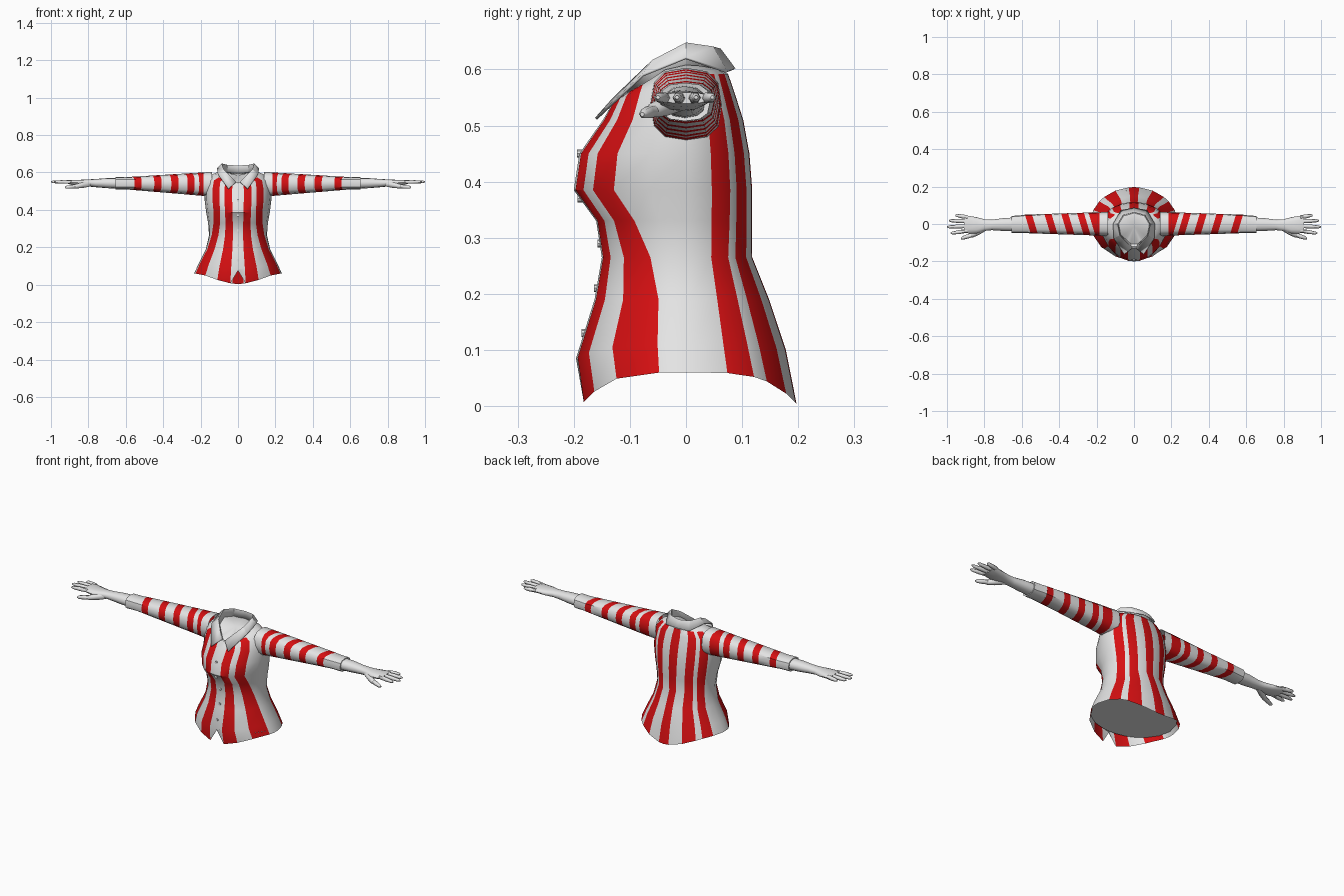
import bpy, bmesh, math
from mathutils import Vector

if "Cube" in bpy.data.objects:
    bpy.data.objects.remove(bpy.data.objects["Cube"])


def material(name, rgb):
    m = bpy.data.materials.new(name)
    m.diffuse_color = (*rgb, 1)
    m.use_nodes = True
    m.node_tree.nodes["Principled BSDF"].inputs["Base Color"].default_value = m.diffuse_color
    return m


WHITE = material("white cloth", (0.78, 0.78, 0.78))
RED = material("red stripe", (0.68, 0.005, 0.006))


def finish(name, bm, angle=40):
    bmesh.ops.recalc_face_normals(bm, faces=bm.faces[:])
    me = bpy.data.meshes.new(name)
    bm.to_mesh(me)
    bm.free()
    me.materials.append(WHITE)
    me.materials.append(RED)
    ob = bpy.data.objects.new(name, me)
    bpy.context.collection.objects.link(ob)
    bpy.ops.object.select_all(action='DESELECT')
    ob.select_set(True)
    bpy.context.view_layer.objects.active = ob
    bpy.ops.object.shade_smooth_by_angle(angle=math.radians(angle))
    return ob


def loft(name, rings, is_red=lambda i, j: False, closed=True, caps=(True, True), angle=40):
    """Skin a list of point rings; is_red(ring, segment) picks the stripe faces."""
    bm = bmesh.new()
    vs = [[bm.verts.new(p) for p in r] for r in rings]
    n = len(vs[0])
    for i in range(len(vs) - 1):
        for j in range(n if closed else n - 1):
            k = (j + 1) % n
            f = bm.faces.new((vs[i][j], vs[i][k], vs[i + 1][k], vs[i + 1][j]))
            f.material_index = int(is_red(i, j))
    for want, ring in zip(caps, (vs[0], vs[-1])):
        if want:
            c = bm.verts.new(sum((v.co for v in ring), Vector()) / n)
            for j in range(n):
                bm.faces.new((ring[j], ring[(j + 1) % n], c))
    return finish(name, bm, angle)


# Torso: stripe borders are the ring angles, front ones move forward at the bust
LOW = [-90, -80, -62, -42, -15, -7, 3, 22, 38, 47, 65, 83, 90]
HIGH = [-90, -80, -66, -56, -40, -20, 0, 23, 42, 50, 66, 82, 90]


def torso_ring(z, hw, yf, yb, front_drop=0.0, back_drop=0.0, shift=1.0, power=4):
    half = [a + (b - a) * shift for a, b in zip(LOW, HIGH)]
    pts = []
    for a in half + [180 - a for a in half[-2:0:-1]]:
        c, s = math.cos(math.radians(a)), math.sin(math.radians(a))
        drop = (front_drop if s < 0 else back_drop) * abs(s) ** power
        pts.append(Vector((hw * c, (yb if s > 0 else -yf) * s, z - drop)))
    return pts


rings = [
    torso_ring(.060, .235, -.185, .197, .056, .056, 0),
    torso_ring(.110, .212, -.196, .178, .025, .010, 0),
    torso_ring(.190, .172, -.163, .148, shift=.1),
    torso_ring(.265, .155, -.150, .118, shift=.4),
    torso_ring(.330, .160, -.160, .118, shift=.8),
    torso_ring(.385, .170, -.200, .118),
    torso_ring(.450, .178, -.190, .113),
    torso_ring(.510, .178, -.148, .102),
    torso_ring(.560, .168, -.128, .086, .015),
    torso_ring(.592, .135, -.120, .075, .045, power=2),
    torso_ring(.608, .090, -.108, .062, .072, .01, power=2),
]
rings[0][0].z = 0.075  # notch in the front hem
loft("shirt_body", rings,
     lambda i, j: min(j, 23 - j) in (1, 3, 7, 9, 11) and i < 9, caps=(False, True))

# Closed underside inside the hem
bm = bmesh.new()
bm.faces.new([bm.verts.new(p) for p in torso_ring(.078, .224, -.184, .182)])
finish("body_underside", bm)

# Collar: stand, fold line and falling edge from back centre to front point
STAND = [(0, .058, .59), (.055, .042, .59), (.08, 0, .59), (.068, -.055, .565), (.008, -.112, .525)]
FOLD = [(0, .062, .637), (.058, .048, .641), (.087, 0, .648), (.076, -.06, .617), (.010, -.130, .55)]
FALL = [(0, .088, .602), (.07, .074, .597), (.113, 0, .622), (.108, -.078, .592), (.052, -.162, .514)]


def both_sides(pts):
    return [Vector((-x, y, z)) for x, y, z in pts[:0:-1]] + [Vector(p) for p in pts]


collar = loft("collar", [both_sides(p) for p in (STAND, FOLD, FALL)],
              closed=False, caps=(False, False), angle=30)
mod = collar.modifiers.new("thickness", 'SOLIDIFY')
mod.thickness = 0.005


# Button band buttons, sitting on the front surface
def front_y(z):
    pts = [r[0] for r in rings]
    for a, b in zip(pts, pts[1:]):
        if a.z <= z <= b.z:
            return a.y + (b.y - a.y) * (z - a.z) / (b.z - a.z)
    return pts[0].y


for n, z in enumerate((.13, .21, .29, .37, .45)):
    loft("button_%d" % (n + 1),
         [[Vector((.007 * math.cos(t * math.pi / 4), front_y(z) + d,
                   z + .007 * math.sin(t * math.pi / 4))) for t in range(8)]
          for d in (.006, -.004)])


# Rounded-box cross-section of an arm, lying in the yz plane
def arm_ring(s, x, yc, ry, zc, rz, slant=0.0, box=0.75, n=12):
    pts = []
    for k in range(n):
        a = 2 * math.pi * k / n
        c, d = math.cos(a), math.sin(a)
        y = ry * math.copysign(abs(c) ** box, c)
        z = rz * math.copysign(abs(d) ** box, d)
        pts.append(Vector((s * (x + slant * y), yc + y, zc + z)))
    return pts


def tube(name, a, b, r0, r1):
    """Tapered finger with a blunt rounded tip."""
    a, b = Vector(a), Vector(b)
    axis = (b - a).normalized()
    u = axis.cross(Vector((0, 0, 1))).normalized()
    w = axis.cross(u)
    out = []
    for t, r in ((0, r0), (.5, r0), (.88, r1), (1, r1 * .45)):
        out.append([a.lerp(b, t) + (u * math.cos(k * math.pi / 3) + w * math.sin(k * math.pi / 3)) * r
                    for k in range(6)])
    loft(name, out, angle=60)


STRIPE_X = (.14, .185, .225, .25, .287, .335, .373, .425, .463, .53, .568)
for s, side in ((1, "left"), (-1, "right")):
    # Striped sleeve tapering to the cuff
    sleeve = []
    for x in STRIPE_X:
        t = (x - .14) / .43
        sleeve.append(arm_ring(s, x, 0, .064 - .014 * t, .537 + .005 * t, .066 - .031 * t,
                               .3 if x > .2 else 0))
    loft(side + "_sleeve", sleeve, lambda i, j: i % 2 == 1, caps=(False, False))

    # Plain cuff, slightly flared with an inset end
    loft(side + "_cuff",
         [arm_ring(s, .568, 0, .050, .542, .035, .3), arm_ring(s, .60, 0, .047, .542, .033),
          arm_ring(s, .655, -.002, .045, .542, .034), arm_ring(s, .653, -.002, .036, .542, .027)],
         caps=(False, False))

    # Forearm and palm
    loft(side + "_forearm_and_palm",
         [arm_ring(s, *p, box=.9) for p in (
             (.64, -.002, .037, .542, .029), (.70, -.003, .034, .543, .027),
             (.76, -.005, .028, .543, .022), (.80, -.006, .031, .544, .019),
             (.84, -.007, .043, .544, .017), (.885, -.003, .047, .547, .014),
             (.91, 0, .045, .549, .010))], angle=60)

    # Fingers spread from the palm, then the thumb
    for n, (y0, y1, tip) in enumerate(((-.036, -.050, .980), (-.011, -.016, 1.0),
                                       (.014, .018, .99), (.036, .047, .955))):
        tube("%s_finger_%d" % (side, n + 1), (s * .89, y0, .549), (s * tip, y1, .550), .0105, .008)
    tube(side + "_thumb_base", (s * .795, -.018, .540), (s * .875, -.066, .524), .017, .013)
    tube(side + "_thumb", (s * .855, -.055, .527), (s * .925, -.078, .520), .0115, .009)
